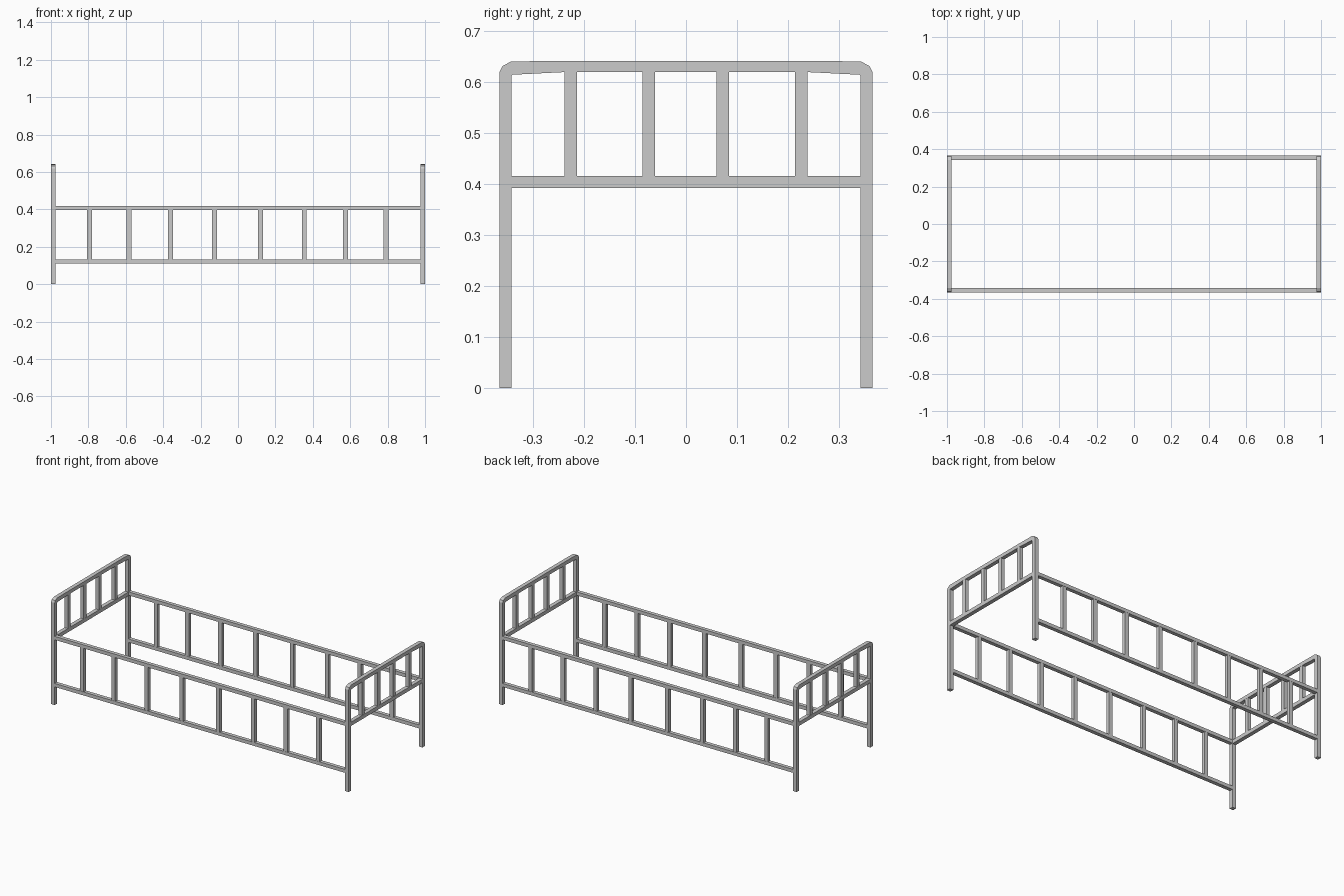
import bpy, bmesh

if "Cube" in bpy.data.objects:
    bpy.data.objects.remove(bpy.data.objects["Cube"])

T = 0.024            # tube thickness
XE, YE = 0.988, 0.354  # centre lines of end frames and side rails


def mesh_object(name, bm):
    bmesh.ops.recalc_face_normals(bm, faces=bm.faces)
    me = bpy.data.meshes.new(name)
    bm.to_mesh(me)
    bm.free()
    ob = bpy.data.objects.new(name, me)
    bpy.context.collection.objects.link(ob)
    return ob


def bar(name, x, y, z):
    """Box given by (min, max) on each axis."""
    bm = bmesh.new()
    bmesh.ops.create_cube(bm, size=1)
    for v in bm.verts:
        v.co = [a[0] + (a[1] - a[0]) * (c + 0.5) for a, c in zip((x, y, z), v.co)]
    return mesh_object(name, bm)


def around(c, w=T):
    return (c - w / 2, c + w / 2)


# half profile of the bent tube arch: (outer, inner) pairs from foot to middle
ARCH = [((0.366, 0), (0.342, 0)), ((0.366, 0.62), (0.342, 0.613)),
        ((0.360, 0.632), (0.340, 0.615)), ((0.343, 0.641), (0.338, 0.615)),
        ((0.24, 0.642), (0.24, 0.620))]
PATH = ARCH + [tuple((-y, z) for y, z in p) for p in reversed(ARCH)]


def arch(name, x):
    bm = bmesh.new()
    rings = []
    for (oy, oz), (iy, iz) in PATH:
        rings.append([bm.verts.new(c) for c in (
            (x - T / 2, oy, oz), (x + T / 2, oy, oz),
            (x + T / 2, iy, iz), (x - T / 2, iy, iz))])
    for a, b in zip(rings, rings[1:]):
        for i in range(4):
            j = (i + 1) % 4
            bm.faces.new((a[i], a[j], b[j], b[i]))
    bm.faces.new(rings[0])
    bm.faces.new(rings[-1])
    return mesh_object(name, bm)


# head and foot frames
for label, s in (("head", -1), ("foot", 1)):
    x = s * XE
    arch(label + "_arch_and_legs", x)
    bar(label + "_cross_rail", around(x), (-0.345, 0.345), (0.393, 0.416))
    for i, y in enumerate((-0.226, -0.073, 0.072, 0.226)):
        bar(f"{label}_spindle_{i + 1}", around(x, 0.022), around(y, 0.025), (0.414, 0.623))

# long side rails with upright bars
for label, s in (("front", -1), ("back", 1)):
    y = s * YE
    bar(label + "_upper_rail", (-0.98, 0.98), around(y, 0.023), (0.396, 0.417))
    bar(label + "_lower_rail", (-0.98, 0.98), around(y, 0.023), (0.110, 0.131))
    for i, x in enumerate((-0.794, -0.583, -0.361, -0.126, 0.12, 0.355, 0.575, 0.791)):
        bar(f"{label}_upright_{i + 1}", around(x, 0.025), around(y, 0.021), (0.129, 0.398))
